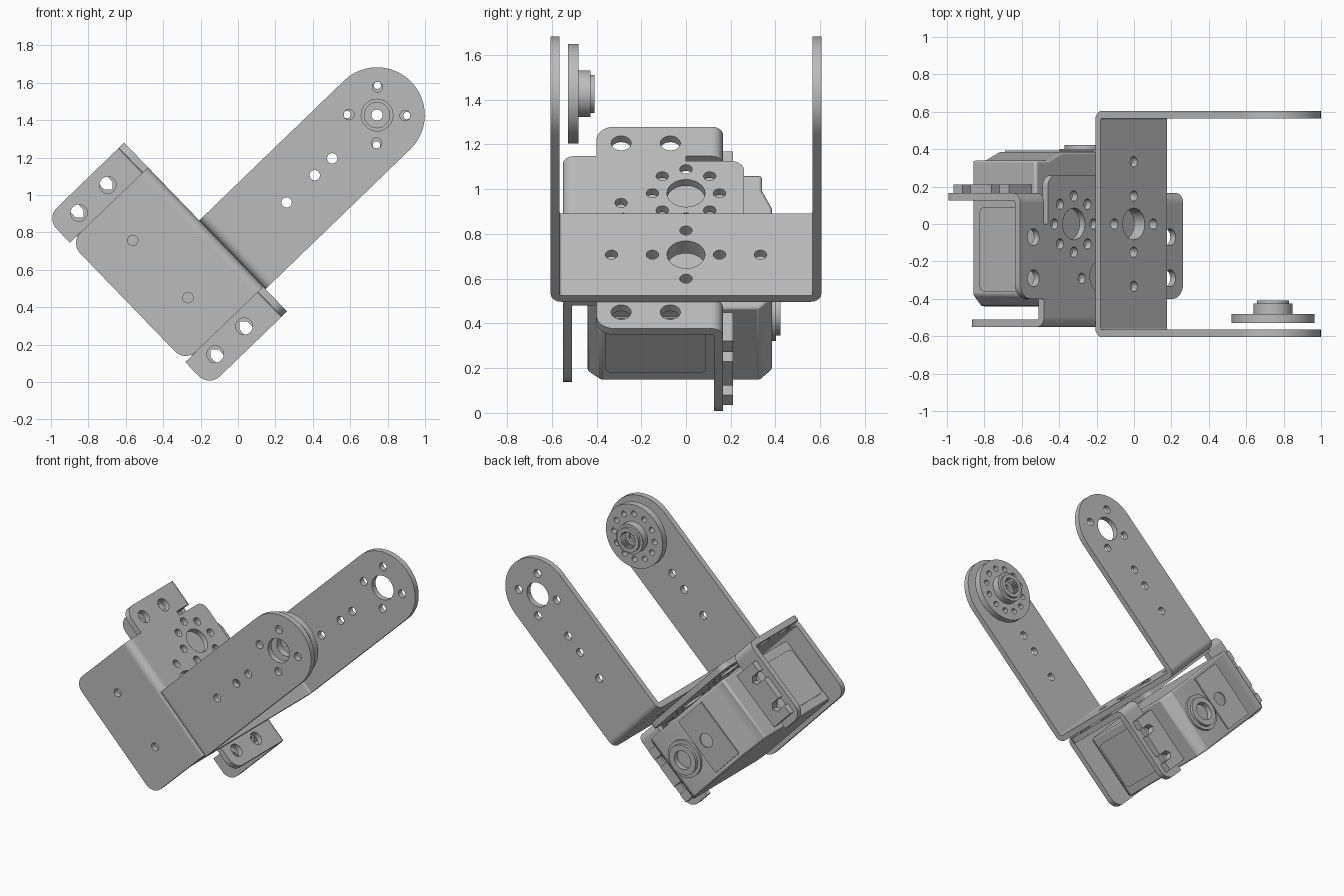
import bpy, bmesh
from math import cos, sin, pi, radians
from mathutils import Matrix, Vector

cube = bpy.data.objects.get("Cube")
if cube:
    bpy.data.objects.remove(cube)

grey = bpy.data.materials.new("plain grey metal")
grey.use_nodes = True
grey.diffuse_color = (0.5, 0.5, 0.5, 1)
grey.node_tree.nodes["Principled BSDF"].inputs["Base Color"].default_value = (0.5, 0.5, 0.5, 1)

# Tilted frame: a runs along the arms, y across, b up the mounting plate
PLACE = Matrix.Translation((-0.03, 0, 0.68)) @ Matrix.Rotation(radians(-44), 4, 'Y')
AXES = {  # columns: u, v, thickness, in (a, y, b)
    'a': Matrix(((0, 0, 1), (1, 0, 0), (0, 1, 0))),
    'y': Matrix(((0, 1, 0), (0, 0, 1), (1, 0, 0))),
    'b': Matrix(((1, 0, 0), (0, 1, 0), (0, 0, 1))),
}
T = 0.04       # sheet thickness
R = 0.05       # outer bend radius
SMALL = 0.028  # screw hole radius


def circle(u, v, r, n=24):
    return [(u + r * cos(2 * pi * i / n), v + r * sin(2 * pi * i / n)) for i in range(n)]


def ring_of_holes(u, v, r, count, size=SMALL, turn=0.0):
    return [circle(u + r * cos(turn + 2 * pi * i / count),
                   v + r * sin(turn + 2 * pi * i / count), size, 16) for i in range(count)]


def rounded(points):
    """Right-angled outline; a third number on a point is its corner radius."""
    out = []
    for i, p in enumerate(points):
        c = Vector(p[:2])
        if len(p) == 2:
            out.append(tuple(c))
            continue
        d0 = (Vector(points[i - 1][:2]) - c).normalized() * p[2]
        d1 = (Vector(points[(i + 1) % len(points)][:2]) - c).normalized() * p[2]
        for k in range(13):
            t = pi / 2 * k / 12
            out.append(tuple(c + d0 + d1 - d1 * cos(t) - d0 * sin(t)))
    return out


def rect(u0, u1, v0, v1, r=0):
    corners = [(u0, v0), (u1, v0), (u1, v1), (u0, v1)]
    return rounded([c + (r,) for c in corners]) if r else corners


def plate(axis, t0, t1, outline, holes=()):
    """Flat part with holes, extruded from t0 to t1 along an axis of the tilted frame."""
    curve = bpy.data.curves.new("outline", 'CURVE')
    curve.dimensions = '2D'
    curve.fill_mode = 'BOTH'
    curve.extrude = (t1 - t0) / 2
    for loop in [outline, *holes]:
        spline = curve.splines.new('POLY')
        spline.points.add(len(loop) - 1)
        for point, (u, v) in zip(spline.points, loop):
            point.co = (u, v, 0, 1)
        spline.use_cyclic_u = True
    helper = bpy.data.objects.new("outline", curve)
    bpy.context.collection.objects.link(helper)
    deps = bpy.context.evaluated_depsgraph_get()
    mesh = bpy.data.meshes.new_from_object(helper.evaluated_get(deps))
    bpy.data.objects.remove(helper)
    mesh.transform(AXES[axis].to_4x4() @ Matrix.Translation((0, 0, (t0 + t1) / 2)))
    return mesh


def bend(a, y, sa, sy, b0, b1):
    """Quarter bend of sheet metal around (a, y)."""
    arc = [pi / 2 * i / 8 for i in range(9)]
    loop = [(a + sa * R * cos(t), y + sy * R * sin(t)) for t in arc]
    loop += [(a + sa * (R - T) * cos(t), y + sy * (R - T) * sin(t)) for t in reversed(arc)]
    return plate('b', b0, b1, loop)


def build(name, pieces, bevel=0):
    bm = bmesh.new()
    for mesh in pieces:
        bm.from_mesh(mesh)
        bpy.data.meshes.remove(mesh)
    bmesh.ops.remove_doubles(bm, verts=bm.verts, dist=0.0002)
    bmesh.ops.recalc_face_normals(bm, faces=bm.faces)
    bm.transform(PLACE)
    mesh = bpy.data.meshes.new(name)
    bm.to_mesh(mesh)
    bm.free()
    mesh.materials.append(grey)
    obj = bpy.data.objects.new(name, mesh)
    bpy.context.collection.objects.link(obj)
    if bevel:
        mod = obj.modifiers.new("soft edges", 'BEVEL')
        mod.width, mod.segments, mod.limit_method = bevel, 2, 'ANGLE'
    bpy.ops.object.select_all(action='DESELECT')
    obj.select_set(True)
    bpy.context.view_layer.objects.active = obj
    bpy.ops.object.shade_smooth_by_angle(angle=radians(30))
    return obj


# Long fork bracket: base, two bends, two round-ended arms
HALF, W, TIP = 0.605, 0.255, 1.075
base_holes = [circle(0, 0, 0.085)] + ring_of_holes(0, 0, 0.15, 4)
base_holes += [circle(s * 0.333, 0, SMALL, 16) for s in (-1, 1)]
pieces = [plate('a', 0, T, rect(R - HALF, HALF - R, -W, W), base_holes)]
arm = rounded([(-W, R), (W, R), (W, TIP + W, W - 0.001), (-W, TIP + W, W - 0.001)])
arm_holes = [circle(0, TIP, 0.085, 32)] + ring_of_holes(0, TIP, 0.15, 4, turn=pi / 4)
arm_holes += [circle(0, a, SMALL, 16) for a in (0.403, 0.612, 0.742)]
for s in (-1, 1):
    pieces.append(bend(R, s * (HALF - R), -1, s, -W, W))
    y0, y1 = sorted((s * HALF, s * (HALF - T)))
    pieces.append(plate('y', y0, y1, arm, arm_holes))
build("fork_bracket", pieces)

# Motor bracket: mounting plate with side tabs, front flange and two ears
MID, BODY, EAR = 0.206, 0.444, 0.627   # centre and half widths along b
FRONT, EAR_Y, DEEP = -0.55, 0.165, -0.58
upper = [(EAR_Y - R, BODY), (EAR_Y - R, EAR), (-0.4, EAR, 0.08), (-0.4, BODY), (FRONT + R, BODY)]
side = [(0.26, BODY - 0.03, 0.06), (0, BODY - 0.03), (0, BODY)] + upper
outline = [(p[0], MID + p[1], *p[2:]) for p in side]
outline += [(p[0], MID - p[1], *p[2:]) for p in reversed(side)]
holes = [circle(-0.28, MID, 0.09), circle(-0.29, 0.36, SMALL, 16)]
for b in (0, 0.42):
    holes += [circle(0, b, 0.085, 32)] + ring_of_holes(0, b, 0.15, 8)
for s in (-1, 1):
    holes += [circle(y, MID + s * 0.525, 0.045) for y in (-0.07, -0.29)]
pieces = [plate('a', -T, 0, rounded(outline), holes)]
lo, hi = MID - BODY, MID + BODY
pieces.append(bend(-R, FRONT + R, 1, -1, lo, hi))
flange = rounded([(lo, -R), (hi, -R), (hi, DEEP, 0.08), (lo, DEEP, 0.08)])
pieces.append(plate('y', FRONT, FRONT + T, flange, [circle(b, -0.33, SMALL, 16) for b in (0, 0.425)]))
for s in (-1, 1):
    inner, outer = MID + s * BODY, MID + s * EAR
    pieces.append(bend(-R, EAR_Y - R, 1, 1, min(inner, outer), max(inner, outer)))
    ear = rounded([(inner, -R), (outer, -R), (outer, DEEP, 0.08), (inner, DEEP)])
    pieces.append(plate('y', EAR_Y - T, EAR_Y, ear,
                        [circle(MID + s * 0.525, a, 0.045) for a in (-0.22, -0.435)]))
build("motor_bracket", pieces)

# Motor case: chamfered side profile with a sloped gear cover
case = [(-0.44, -0.15), (-0.38, -0.205), (0.33, -0.205), (0.385, -0.14),
        (0.385, 0.42), (0.34, 0.53), (0.34, 0.62), (-0.38, 0.62), (-0.44, 0.56)]
build("motor_case", [plate('a', -0.56, -0.09, case)], bevel=0.012)

# Raised panels on the ends and lid of the case
build("case_panels", [
    plate('b', 0.619, 0.628, rect(-0.50, -0.15, -0.36, 0.09, 0.03)),
    plate('b', -0.213, -0.204, rect(-0.50, -0.15, -0.36, 0.09, 0.03)),
    plate('y', 0.384, 0.393, rect(0.14, 0.40, -0.53, -0.12), [circle(0.24, -0.33, 0.05)]),
])

# Motor mounting lugs with open screw slots
pieces = []
for s in (-1, 1):
    def lug(b, a):
        return (MID + s * b, a)
    loop = [lug(0.40, -0.12), lug(0.59, -0.12)]
    for a in (-0.22, -0.435):
        loop += [lug(0.59, a + 0.03), lug(0.52, a + 0.03), lug(0.49, a),
                 lug(0.52, a - 0.03), lug(0.59, a - 0.03)]
    loop += [lug(0.59, -0.53), lug(0.40, -0.53)]
    pieces.append(plate('y', EAR_Y, EAR_Y + 0.045, loop))
build("motor_lugs", pieces)

# Stepped boss around the motor shaft
build("shaft_boss", [
    plate('y', 0.38, 0.402, circle(0, -0.33, 0.13, 32), [circle(0, -0.33, 0.065)]),
    plate('y', 0.402, 0.422, circle(0, -0.33, 0.105, 32), [circle(0, -0.33, 0.065)]),
])

# Round horn on the front arm: disc, hub and toothed collar
teeth = [(r * cos(pi * i / 24), TIP + r * sin(pi * i / 24))
         for i in range(48) for r in ((0.062, 0.052)[i % 2],)]
build("horn", [
    plate('y', -0.528, -0.48, circle(0, TIP, 0.223, 64),
          [circle(0, TIP, 0.068, 32)] + ring_of_holes(0, TIP, 0.16, 12, 0.02, pi / 12)),
    plate('y', -0.48, -0.46, circle(0, TIP, 0.105, 48), [circle(0, TIP, 0.03)]),
    plate('y', -0.46, -0.426, circle(0, TIP, 0.105, 48), [teeth]),
    plate('y', -0.426, -0.408, circle(0, TIP, 0.085, 48), [teeth]),
])
